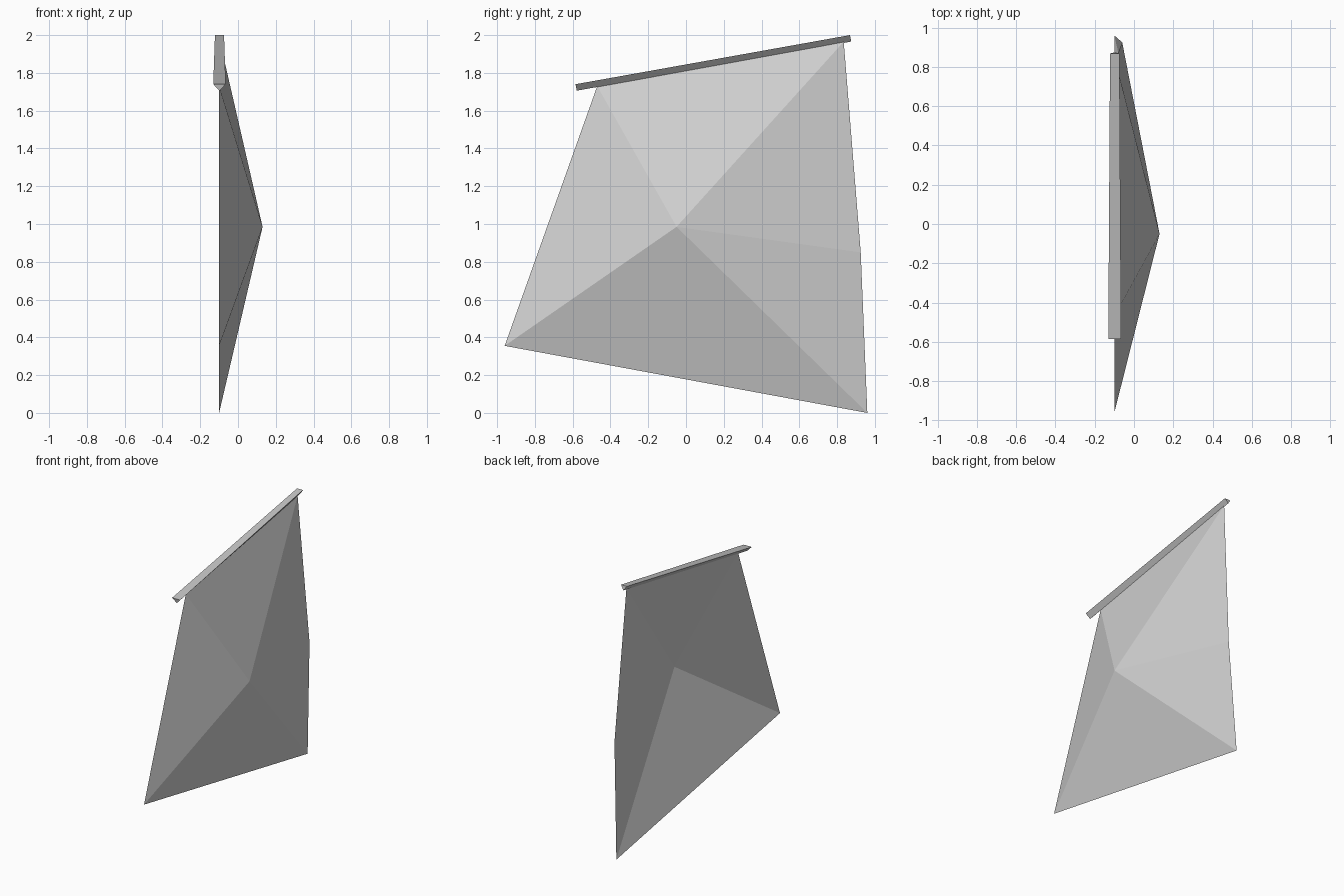
import bpy

if "Cube" in bpy.data.objects:
    bpy.data.objects.remove(bpy.data.objects["Cube"])


def material(name, grey):
    m = bpy.data.materials.new(name)
    m.diffuse_color = (grey, grey, grey, 1)
    m.use_nodes = True
    m.node_tree.nodes["Principled BSDF"].inputs["Base Color"].default_value = m.diffuse_color
    return m


def make(name, verts, faces, mat):
    me = bpy.data.meshes.new(name)
    me.from_pydata(verts, [], faces)
    me.materials.append(mat)
    me.update()
    ob = bpy.data.objects.new(name, me)
    bpy.context.collection.objects.link(ob)
    return ob


# Sail: a thin open sheet, billowing from its rim to one peak
rim = [(-0.10, -0.96, 0.355),   # front lower corner
       (-0.10, 0.96, 0.0),      # back lower corner
       (-0.06, 0.925, 0.85),    # bend in the back edge
       (-0.095, 0.835, 1.965),  # back upper corner
       (-0.10, -0.47, 1.73)]    # front upper corner
peak = (0.13, -0.05, 0.985)
n = len(rim)
make("sail", rim + [peak],
     [(i, (i + 1) % n, n) for i in range(n)], material("sail grey", 0.64))


# Yard: tapered three-sided beam, flat on top, along the sail's upper edge
def section(y, z, half):
    return [(-0.098 - half, y, z), (-0.098 + half, y, z),
            (-0.098, y + 0.007, z - 0.034)]


make("yard", section(-0.585, 1.74, 0.033) + section(0.868, 2.0, 0.024),
     [(0, 1, 4, 3), (1, 2, 5, 4), (2, 0, 3, 5), (0, 2, 1), (3, 4, 5)],
     material("yard grey", 0.55))
